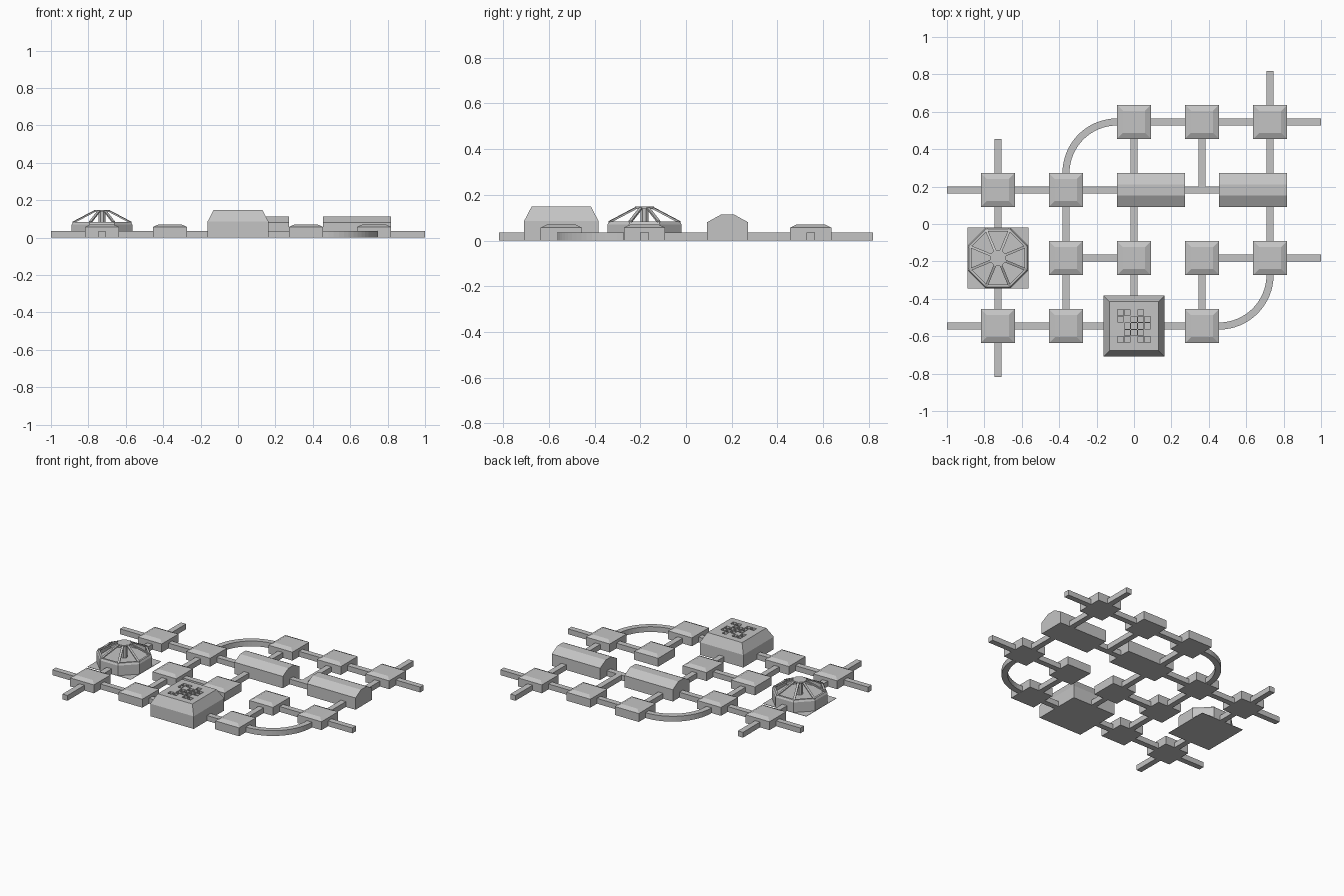
import bpy, bmesh, math
from mathutils import Vector

if "Cube" in bpy.data.objects:
    bpy.data.objects.remove(bpy.data.objects["Cube"])

T = 2 / 5.5                      # spacing of the street grid
COLS = [-2 * T, -T, 0, T, 2 * T]
ROWS = [1.5 * T, 0.5 * T, -0.5 * T, -1.5 * T]
W, H = 0.019, 0.036              # corridor half width and height

grey = bpy.data.materials.new("light_grey")
grey.diffuse_color = (0.55, 0.55, 0.55, 1)
grey.use_nodes = True
grey.node_tree.nodes["Principled BSDF"].inputs["Base Color"].default_value = grey.diffuse_color


def loft(name, rings):
    """Closed solid through a list of rings with equal point counts."""
    bm = bmesh.new()
    vs = [[bm.verts.new(p) for p in r] for r in rings]
    n = len(vs[0])
    for a, b in zip(vs, vs[1:]):
        for i in range(n):
            j = (i + 1) % n
            bm.faces.new((a[i], a[j], b[j], b[i]))
    bm.faces.new(vs[0])
    bm.faces.new(vs[-1])
    bmesh.ops.recalc_face_normals(bm, faces=bm.faces)
    me = bpy.data.meshes.new(name)
    bm.to_mesh(me)
    bm.free()
    me.materials.append(grey)
    ob = bpy.data.objects.new(name, me)
    bpy.context.collection.objects.link(ob)
    return ob


def block(name, cx, cy, levels):
    """Rectangular tapered block; levels are (half x, half y, z)."""
    return loft(name, [[(cx - a, cy - b, z), (cx + a, cy - b, z),
                        (cx + a, cy + b, z), (cx - a, cy + b, z)] for a, b, z in levels])


def octagon(cx, cy, apothem, z):
    r = apothem / math.cos(math.pi / 8)
    return [(cx + r * math.cos((i + .5) * math.pi / 4),
             cy + r * math.sin((i + .5) * math.pi / 4), z) for i in range(8)]


# straight corridors
def corridor(x0, y0, x1, y1):
    hx, hy = abs(x1 - x0) / 2 or W, abs(y1 - y0) / 2 or W
    block("corridor", (x0 + x1) / 2, (y0 + y1) / 2, [(hx, hy, 0), (hx, hy, H)])


for y, x0, x1 in [(ROWS[0], 0, 1), (ROWS[1], -1, 2 * T), (ROWS[2], -T, 0),
                  (ROWS[2], T, 1), (ROWS[3], -1, T)]:
    corridor(x0, y, x1, y)
for x, y0, y1 in [(COLS[0], -2.25 * T, 1.25 * T), (COLS[1], ROWS[3], ROWS[1]),
                  (COLS[2], ROWS[3], ROWS[0]), (COLS[3], ROWS[1] + W, ROWS[0]),
                  (COLS[3], ROWS[3], ROWS[2]), (COLS[4], ROWS[2], 2.25 * T)]:
    corridor(x, y0, x, y1)


# curved corridors
def bend(cx, cy, start):
    R, rings = 0.75 * T, []
    for i in range(17):
        a = start + i / 16 * math.pi / 2
        c, s = math.cos(a), math.sin(a)
        rings.append([(cx + r * c, cy + r * s, z) for r, z in
                      ((R - W, 0), (R + W, 0), (R + W, H), (R - W, H))])
    loft("curved_corridor", rings)


bend(-T / 4, 0.75 * T, math.pi / 2)
bend(1.25 * T, -0.75 * T, -math.pi / 2)

# small junction rooms: (column, row)
for c, r in [(2, 0), (3, 0), (4, 0), (0, 1), (1, 1), (1, 2), (2, 2), (3, 2), (4, 2),
             (0, 3), (1, 3), (3, 3)]:
    block("junction_room", COLS[c], ROWS[r],
          [(.09, .09, 0), (.09, .09, .057), (.06, .06, .071)])

# long halls with a ridged roof
for cx in (T / 4, 1.75 * T):
    block("long_hall", cx, ROWS[1], [(T / 2, .09, 0), (T / 2, .09, .08), (T / 2, .03, .113)])

# large hall with sunken roof lights
hall = block("large_hall", 0, ROWS[3], [(.163, .163, 0), (.163, .163, .085), (.13, .13, .148)])
PITCH, HALF = 0.036, 0.015
lights = ["11.1.", "1.111", ".111.", "11.11", "11.11"]
lights = ["11.1.", "1.111", ".1111", ".111.", "11.11"]
bm = bmesh.new()
for r, row in enumerate(lights):
    for c, on in enumerate(row):
        if on == "1":
            v = bmesh.ops.create_cube(bm, size=1)["verts"]
            bmesh.ops.scale(bm, vec=(2 * HALF, 2 * HALF, .04), verts=v)
            bmesh.ops.translate(bm, verts=v, vec=((c - 2) * PITCH,
                                ROWS[3] + (2 - r) * PITCH, .153))
me = bpy.data.meshes.new("roof_light_cutter")
bm.to_mesh(me)
bm.free()
me.materials.append(grey)
cutter = bpy.data.objects.new("roof_light_cutter", me)
bpy.context.collection.objects.link(cutter)
cutter.hide_render = True
cutter.hide_set(True)
mod = hall.modifiers.new("roof_lights", "BOOLEAN")
mod.operation, mod.solver, mod.object = "DIFFERENCE", "EXACT", cutter

# dome: base plate, octagonal wall with sunken floor, ribs and hub
dx, dy = COLS[0], ROWS[2]
block("dome_base_plate", dx, dy, [(.163, .163, 0), (.163, .163, .002)])
loft("dome_wall", [octagon(dx, dy, a, z) for a, z in
                   ((.162, 0), (.162, .07), (.155, .083), (.142, .083), (.142, .05))])
loft("dome_hub", [octagon(dx, dy, a, z) for a, z in ((.042, .138), (.042, .148))])
loft("dome_post", [octagon(dx, dy, a, z) for a, z in ((.018, .045), (.018, .14))])
for i in range(8):
    a = (i + .5) * math.pi / 4
    d, s = Vector((math.cos(a), math.sin(a), 0)), Vector((-math.sin(a), math.cos(a), 0))
    o = Vector((dx, dy, 0))
    loft("dome_rib", [[o + d * r + s * k * .007 + Vector((0, 0, z + h)) for k, h in
                       ((-1, 0), (1, 0), (1, .009), (-1, .009))]
                      for r, z in ((.167, .076), (.038, .139))])
